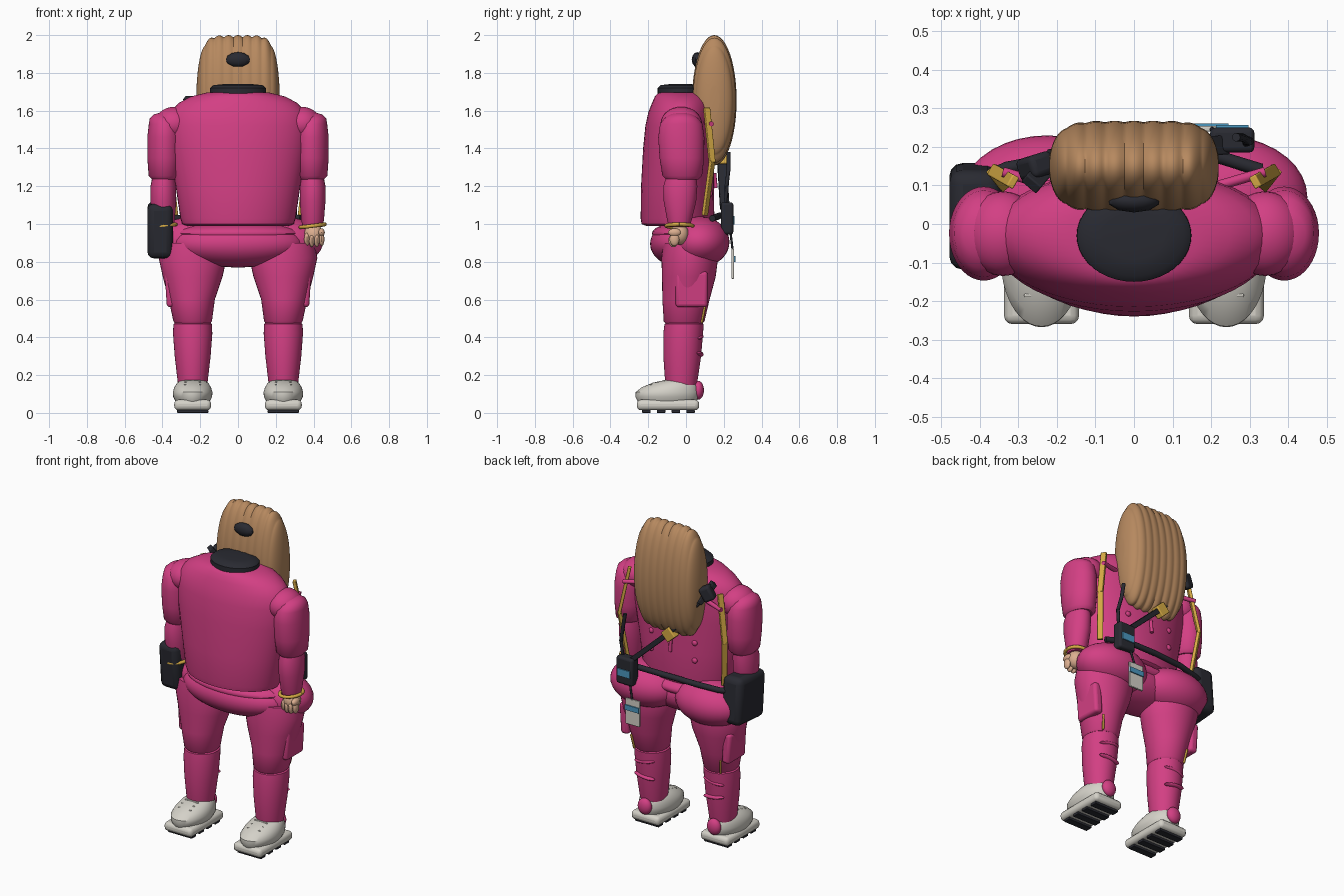
import bpy, bmesh, math
from mathutils import Vector, Matrix

if "Cube" in bpy.data.objects:
    bpy.data.objects.remove(bpy.data.objects["Cube"], do_unlink=True)


def material(name, r, g, b):
    m = bpy.data.materials.new(name)
    m.use_nodes = True
    m.diffuse_color = (r, g, b, 1)
    bsdf = next(n for n in m.node_tree.nodes if n.type == 'BSDF_PRINCIPLED')
    bsdf.inputs["Base Color"].default_value = (r, g, b, 1)
    return m


PINK = material("pink cloth", .65, .05, .23)
BROWN = material("brown hair", .47, .25, .115)
DARK = material("charcoal", .022, .023, .031)
GOLD = material("gold", .68, .41, .06)
PALE = material("off white", .66, .64, .58)
BLUE = material("screen blue", .07, .31, .52)
SKIN = material("skin", .72, .43, .28)
made = []


def finish(name, bm, mat):
    bmesh.ops.recalc_face_normals(bm, faces=bm.faces)
    me = bpy.data.meshes.new(name)
    bm.to_mesh(me)
    bm.free()
    me.materials.append(mat)
    ob = bpy.data.objects.new(name, me)
    bpy.context.collection.objects.link(ob)
    made.append(ob)
    return ob


def skin_rings(name, rings, mat):
    """Bridge lists of points into a closed skin."""
    bm = bmesh.new()
    loops = [[bm.verts.new(p) for p in ring] for ring in rings]
    n = len(loops[0])
    for a, b in zip(loops, loops[1:]):
        for i in range(n):
            j = (i + 1) % n
            bm.faces.new((a[i], a[j], b[j], b[i]))
    bm.faces.new(loops[0])
    bm.faces.new(loops[-1])
    return finish(name, bm, mat)


def loft(name, profile, mat, n=40):
    """Stack ellipses given as (z, x, y, half width, half depth)."""
    turn = [math.tau * i / n for i in range(n)]
    return skin_rings(name, [[(x + rx * math.cos(t), y + ry * math.sin(t), z) for t in turn]
                             for z, x, y, rx, ry in profile], mat)


def blob(name, at, radii, mat, u=28, v=16):
    bm = bmesh.new()
    bmesh.ops.create_uvsphere(bm, u_segments=u, v_segments=v, radius=1,
                              matrix=Matrix.Translation(at) @ Matrix.Diagonal((*radii, 1)))
    return finish(name, bm, mat)


def box(name, at, size, mat, bevel=0.0, rot=None):
    bm = bmesh.new()
    bmesh.ops.create_cube(bm, size=1, matrix=Matrix.Diagonal((*size, 1)))
    ob = finish(name, bm, mat)
    ob.location = at
    if rot:
        ob.rotation_euler = rot
    if bevel:
        mod = ob.modifiers.new("rounding", 'BEVEL')
        mod.width, mod.segments = bevel, 3
    return ob


def bar(name, p, q, width, thick, mat):
    p, q = Vector(p), Vector(q)
    d = q - p
    return box(name, (p + q) / 2, (width, thick, d.length + .01), mat, .004,
               d.to_track_quat('Z', 'Y').to_euler())


def tube(name, points, r, mat):
    """Round tube through the points."""
    pts = [Vector(p) for p in points]
    rings = []
    for i, p in enumerate(pts):
        d = pts[min(i + 1, len(pts) - 1)] - pts[max(i - 1, 0)]
        m = d.to_track_quat('Z', 'Y').to_matrix()
        rings.append([p + m @ Vector((r * math.cos(k * math.pi / 6), r * math.sin(k * math.pi / 6), 0))
                      for k in range(12)])
    return skin_rings(name, rings, mat)


# Torso and collar
loft("torso", [(.99, 0, -.04, .27, .17), (1.0, 0, -.045, .295, .19), (1.03, 0, -.045, .305, .195),
               (1.2, 0, -.045, .33, .193), (1.4, 0, -.04, .365, .187), (1.52, 0, -.035, .372, .18),
               (1.59, 0, -.03, .36, .17), (1.64, 0, -.025, .315, .155), (1.675, 0, -.025, .25, .14),
               (1.695, 0, -.025, .17, .12), (1.7, 0, -.025, .1, .08)], PINK, 48)
loft("collar", [(1.67, 0, -.03, .15, .12), (1.72, 0, -.03, .148, .12),
                (1.735, 0, -.03, .13, .105), (1.74, 0, -.03, .08, .06)], DARK)

# Ribbed mass of hair: ellipses along x with scalloped radius
hair = []
for i in range(113):
    x = .219 * math.sin(math.pi * (i / 112 - .5))
    s = math.sqrt(max(1 - (x / .221) ** 6, .004)) * (.965 + .035 * abs(math.cos(math.pi * x / .05)))
    hair.append([(x, .15 + .118 * s * math.cos(t), 1.655 + .345 * s * math.sin(t))
                 for t in (math.tau * k / 48 for k in range(48))])
skin_rings("hair", hair, BROWN)
blob("hair_knot", (0, .06, 1.87), (.068, .03, .04), DARK, 10, 6)

# Hips
blob("pelvis", (0, -.02, .895), (.345, .17, .125), PINK, 40, 20)
blob("waist", (0, -.01, .95), (.325, .17, .06), PINK, 40)

for s, side in ((1, "left"), (-1, "right")):
    # Seat and leg
    blob(side + "_buttock", (s * .225, .07, .905), (.225, .16, .135), PINK, 36, 20)
    c = s * .24
    loft(side + "_thigh", [(.47, c, -.01, .09, .095), (.485, c, -.01, .102, .108), (.6, c * 1.02, 0, .122, .125),
                           (.72, c, .015, .158, .142), (.82, c, .02, .18, .15), (.9, c, .02, .165, .14)], PINK)
    loft(side + "_shin", [(.14, c, -.025, .075, .08), (.17, c, -.025, .08, .086), (.3, c, -.02, .095, .1),
                          (.42, c, -.015, .104, .105), (.47, c, -.01, .102, .104), (.48, c, -.01, .09, .09)], PINK)
    box(side + "_cargo_pocket", (s * .355, .03, .655), (.055, .17, .19), PINK, .018, (0, s * .06, 0))
    bar(side + "_leg_piping", (s * .3, .085, .48), (s * .31, .1, .56), .012, .012, GOLD)
    for z, tilt in ((.405, .15), (.31, -.12)):
        fold = blob(side + "_calf_fold", (0, 0, 0), (.07, .025, .014), PINK, 20, 10)
        fold.location = (c, .068, z)
        fold.rotation_euler = (0, s * tilt, 0)

    # Shoe
    box(side + "_sole", (c, -.095, .042), (.195, .33, .056), PALE, .022)
    loft(side + "_shoe", [(.06, c, -.1, .09, .155), (.085, c, -.1, .103, .168), (.11, c, -.098, .105, .168),
                          (.135, c, -.085, .097, .15), (.16, c, -.06, .082, .115), (.175, c, -.035, .06, .07)], PALE)
    for k in range(3):
        bar(side + "_lace", (c - .04, -.185 + k * .035, .147 + k * .011),
            (c + .04, -.185 + k * .035, .147 + k * .011), .01, .012, PALE)
    for k in range(4):
        box(side + "_tread", (c, -.21 + k * .078, .008), (.165, .045, .016), DARK, .003)
    blob(side + "_heel_ball", (c, .065, .12), (.045, .03, .05), PINK)

    # Arm and bracelet
    a = s * .39
    loft(side + "_upper_arm", [(1.235, a, -.02, .065, .085), (1.255, a, -.02, .083, .105),
                               (1.35, a, -.022, .09, .118), (1.46, a, -.025, .09, .122),
                               (1.53, a, -.025, .082, .112), (1.56, s * .395, -.025, .072, .09),
                               (1.58, s * .39, -.025, .055, .06), (1.59, s * .385, -.025, .025, .03)], PINK)
    blob(side + "_shoulder", (s * .34, -.025, 1.53), (.1, .11, .09), PINK)
    loft(side + "_forearm", [(.985, s * .395, -.035, .052, .055), (1.02, s * .395, -.035, .06, .065),
                             (1.12, s * .395, -.032, .068, .086), (1.2, s * .395, -.03, .068, .09),
                             (1.25, s * .393, -.025, .06, .08)], PINK)
    tube(side + "_bracelet", [(s * .395 + .065 * math.cos(t), -.035 + .07 * math.sin(t), .99 + .008 * math.cos(t))
                              for t in (math.tau * k / 24 for k in range(25))], .01, GOLD)

    # Back strap with its tie and buttons
    path = [(s * .315, .11, 1.61), (s * .365, .138, 1.33), (s * .335, .1, 1.05)]
    for p, q in zip(path, path[1:]):
        bar(side + "_back_strap", p, q, .034, .02, GOLD)
    tube(side + "_strap_tie", [(s * .22, .1, 1.54), (s * .34, .135, 1.53)], .013, PINK)
    for z in (1.27, 1.16):
        blob(side + "_back_button", (s * .15, .128, z), (.017, .012, .017), PINK, 16, 8)

# Hand
blob("palm", (.4, -.035, .945), (.05, .05, .055), SKIN)
for k in range(4):
    blob("finger", (.365 + k * .026, -.07 + abs(k - 1.5) * .006, .91 + abs(k - 1.5) * .006),
         (.015, .026, .036), SKIN, 14, 10)
blob("thumb", (.442, -.06, .955), (.018, .035, .022), SKIN, 14, 10)

# Belt, side pouch and diagonal strap
tube("belt", [(-.43, .1, 1.03), (-.33, .145, 1.03), (-.2, .17, 1.04), (0, .18, 1.045),
              (.2, .18, 1.045), (.33, .14, 1.03)], .017, DARK)
box("side_pouch", (-.412, .02, .97), (.135, .26, .29), DARK, .035, (.08, 0, 0))
sling = [(-.265, .105, 1.665), (-.21, .17, 1.56), (-.03, .19, 1.335), (.235, .205, 1.09)]
for p, q in zip(sling, sling[1:]):
    bar("diagonal_strap", p, q, .05, .03, DARK)
box("shoulder_buckle", (-.255, .15, 1.62), (.07, .06, .09), DARK, .015, (0, .5, .3))
box("sling_clip", (-.03, .2, 1.325), (.07, .05, .07), GOLD, .006, (0, .75, 0))
tube("pull_tab", [(0, .15, 1.27), (0, .158, 1.19)], .01, PINK)

# Radio and identity card
box("radio", (.255, .218, 1.03), (.115, .065, .17), DARK, .014)
box("radio_screen", (.255, .253, 1.02), (.085, .008, .045), BLUE)
tube("antenna", [(.29, .21, 1.1), (.3, .215, 1.2), (.28, .225, 1.29), (.265, .225, 1.38)], .011, DARK)
box("identity_card", (.195, .247, .79), (.1, .014, .16), PALE, .004)
box("card_band", (.195, .257, .815), (.1, .008, .032), BLUE)
tube("card_cord", [(.225, .235, .96), (.2, .247, .86)], .006, DARK)

# Smooth shading with sharp edges kept
bpy.ops.object.select_all(action='DESELECT')
for ob in made:
    ob.select_set(True)
bpy.context.view_layer.objects.active = made[0]
bpy.ops.object.shade_smooth_by_angle(angle=math.radians(40))
